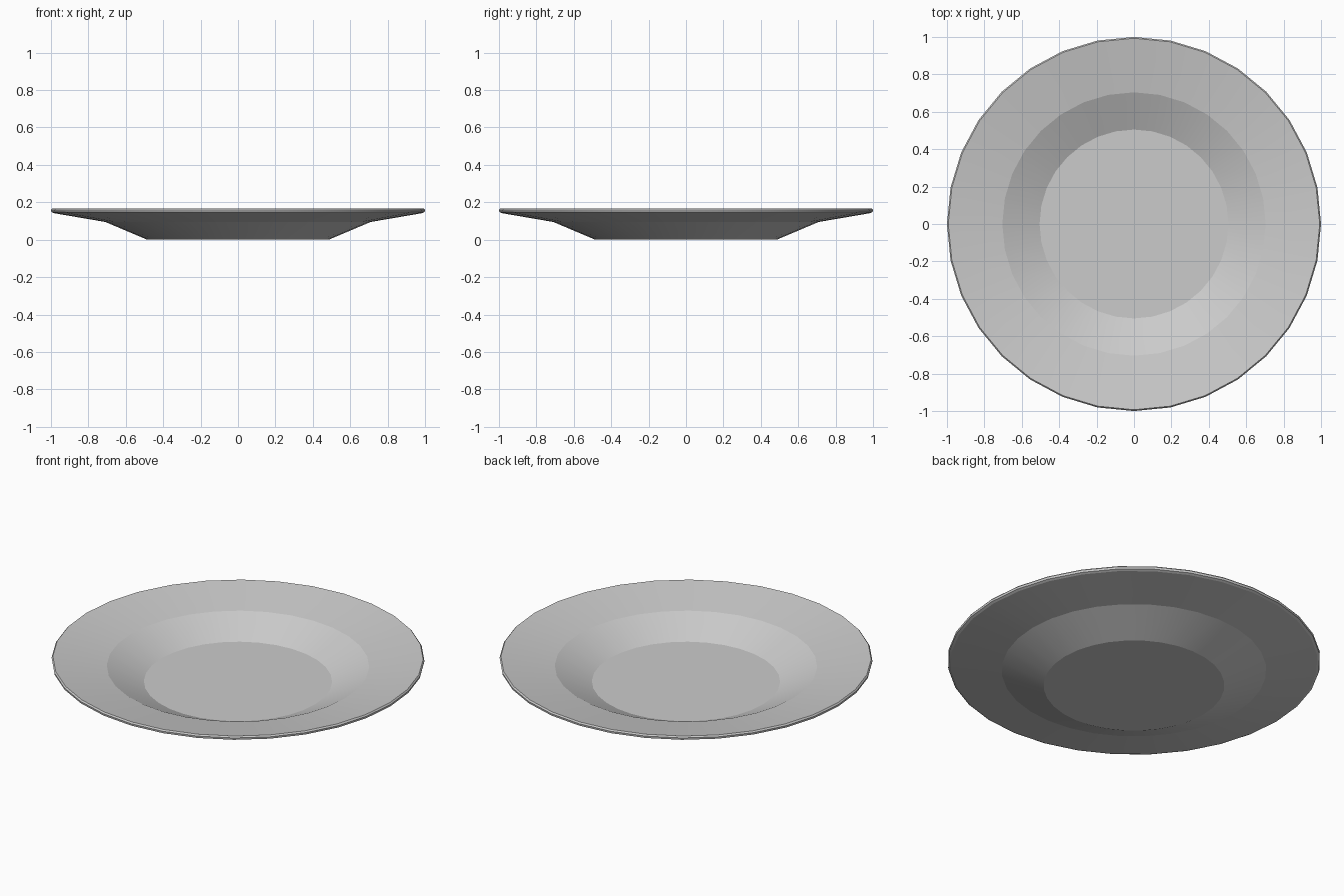
import bpy, bmesh, math

if "Cube" in bpy.data.objects:
    bpy.data.objects.remove(bpy.data.objects["Cube"])

SIDES = 32
# Profile (radius, height): underside, rim edge, then the inside down to the floor
profile = [(0.485, 0.0), (0.71, 0.095), (0.985, 0.142), (0.998, 0.148),
           (1.0, 0.16), (0.993, 0.168), (0.704, 0.119), (0.505, 0.028)]

bm = bmesh.new()
rings = [[bm.verts.new((r * math.cos(2 * math.pi * i / SIDES),
                        r * math.sin(2 * math.pi * i / SIDES), z))
          for i in range(SIDES)] for r, z in profile]

# Skin between neighbouring rings
for low, high in zip(rings, rings[1:]):
    for i in range(SIDES):
        j = (i + 1) % SIDES
        bm.faces.new((low[i], low[j], high[j], high[i]))

# Base and eating surface
bm.faces.new(rings[0][::-1])
bm.faces.new(rings[-1])
bmesh.ops.recalc_face_normals(bm, faces=bm.faces)

mesh = bpy.data.meshes.new("plate")
bm.to_mesh(mesh)
bm.free()
plate = bpy.data.objects.new("plate", mesh)
bpy.context.collection.objects.link(plate)

# Smooth around, sharp between the bands
bpy.context.view_layer.objects.active = plate
plate.select_set(True)
bpy.ops.object.shade_smooth_by_angle(angle=math.radians(12))
